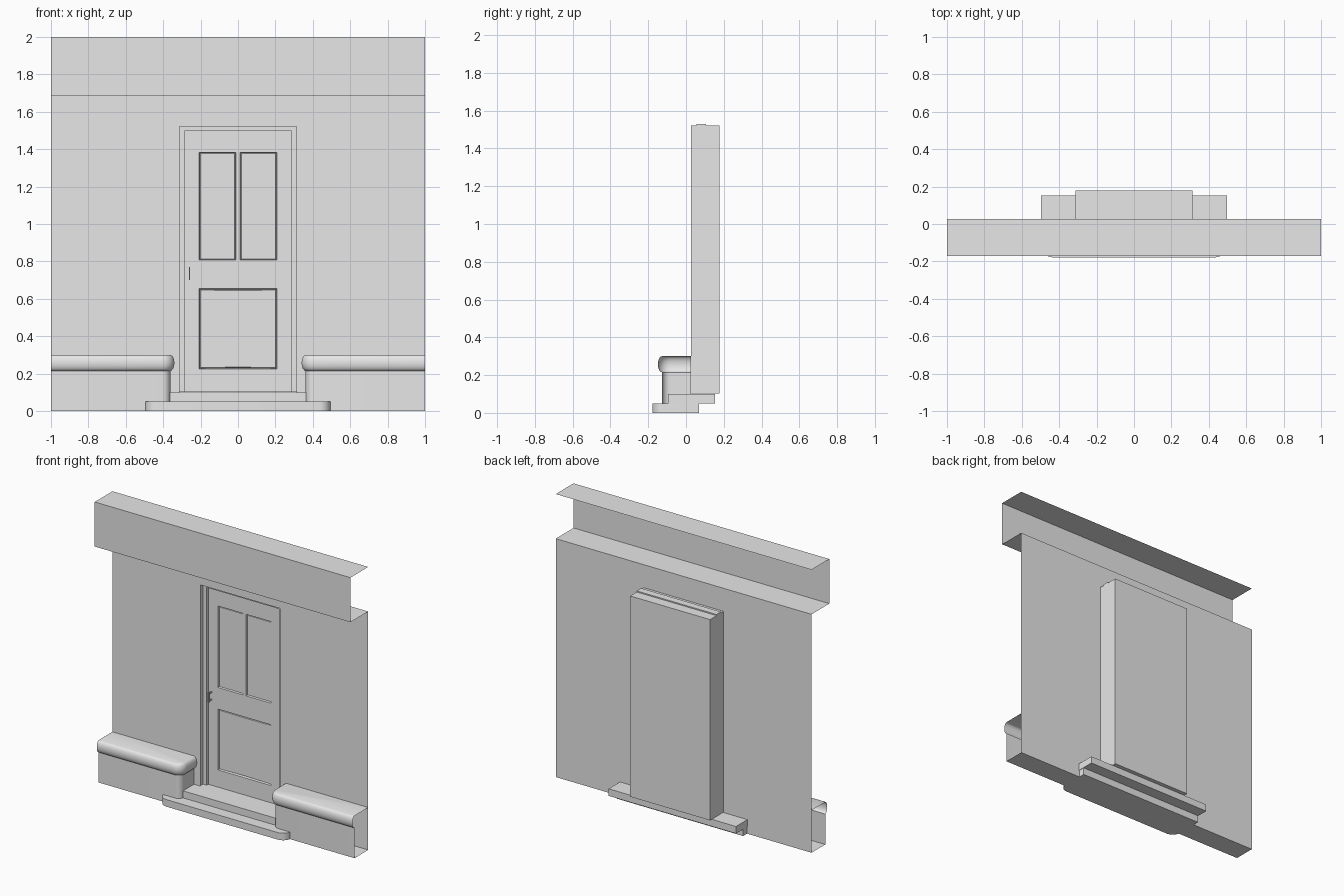
import bpy, bmesh, math

cube = bpy.data.objects.get("Cube")
if cube:
    bpy.data.objects.remove(cube, do_unlink=True)

grey = bpy.data.materials.new("plain_grey")
grey.use_nodes = True
COLOR = (0.8, 0.8, 0.8, 1)
grey.diffuse_color = COLOR
grey.node_tree.nodes["Principled BSDF"].inputs["Base Color"].default_value = COLOR

WALL_Y = 0.026
BACK_Y = 0.178
OPEN_X = 0.312     # half width of the doorway
OPEN_Z = 1.522     # top of the doorway
SILL = 0.103       # bottom of the doorway


def finish(name, bm, smooth=False, recalc=False):
    if recalc:
        bmesh.ops.recalc_face_normals(bm, faces=bm.faces[:])
    mesh = bpy.data.meshes.new(name)
    bm.to_mesh(mesh)
    bm.free()
    mesh.materials.append(grey)
    ob = bpy.data.objects.new(name, mesh)
    bpy.context.collection.objects.link(ob)
    if smooth:
        bpy.ops.object.select_all(action='DESELECT')
        ob.select_set(True)
        bpy.context.view_layer.objects.active = ob
        bpy.ops.object.shade_smooth_by_angle(angle=math.radians(40))
    return ob


def poly(bm, pts):
    return bm.faces.new([bm.verts.new(p) for p in pts])


def prism(name, outline, axis, lo, hi, smooth=False):
    """Extrude a closed 2D outline along y or z."""
    bm = bmesh.new()
    place = (lambda a, b, t: (a, t, b)) if axis == 'y' else (lambda a, b, t: (a, b, t))
    face = poly(bm, [place(a, b, lo) for a, b in outline])
    new = bmesh.ops.extrude_face_region(bm, geom=[face])["geom"]
    shift = place(0, 0, hi - lo)
    bmesh.ops.translate(bm, vec=shift, verts=[v for v in new if isinstance(v, bmesh.types.BMVert)])
    return finish(name, bm, smooth, True)


def box(name, x0, x1, y0, y1, z0, z1):
    return prism(name, [(x0, y0), (x1, y0), (x1, y1), (x0, y1)], 'z', z0, z1)


def arch(half, top, bottom):
    """Three sided outline running up, across and down."""
    return [(-half, bottom), (-half, top), (half, top), (half, bottom)]


# Wall sheet with the doorway cut out
bm = bmesh.new()
outline = [(-1, 0)] + arch(OPEN_X, OPEN_Z, 0)
outline = [(-1, 0), *arch(OPEN_X, OPEN_Z, 0), (1, 0), (1, 1.685), (-1, 1.685)]
poly(bm, [(x, WALL_Y, z) for x, z in outline])
finish("wall", bm)

# Overhanging header: open channel folded from one strip
bm = bmesh.new()
profile = [(WALL_Y, 1.685), (-0.172, 1.685), (-0.172, 2.0), (WALL_Y, 2.0)]
for (y0, z0), (y1, z1) in zip(profile, profile[1:]):
    poly(bm, [(-1, y0, z0), (1, y0, z0), (1, y1, z1), (-1, y1, z1)])
bmesh.ops.remove_doubles(bm, verts=bm.verts[:], dist=1e-5)
finish("header", bm)

# Recess behind the wall: a box without its front
bm = bmesh.new()
ring = arch(OPEN_X, OPEN_Z, SILL)
for (xa, za), (xb, zb) in zip(ring, ring[1:] + ring[:1]):
    poly(bm, [(xa, WALL_Y, za), (xb, WALL_Y, zb), (xb, BACK_Y, zb), (xa, BACK_Y, za)])
poly(bm, [(x, BACK_Y, z) for x, z in ring])
bmesh.ops.remove_doubles(bm, verts=bm.verts[:], dist=1e-5)
finish("door_recess", bm, recalc=True)

# Door frame
frame = arch(OPEN_X, 1.53, SILL) + arch(0.283, 1.5, SILL)[::-1]
prism("door_frame", frame, 'y', 0.055, 0.105)

# Door leaf with three moulded panels
bm = bmesh.new()
xs = [-0.283, -0.208, -0.011, 0.011, 0.208, 0.283]
zs = [SILL, 0.225, 0.654, 0.807, 1.383, 1.5]
cells = {}
for i in range(5):
    for j in range(5):
        corners = [(xs[i], zs[j]), (xs[i + 1], zs[j]), (xs[i + 1], zs[j + 1]), (xs[i], zs[j + 1])]
        cells[i, j] = poly(bm, [(x, 0.073, z) for x, z in corners])
bmesh.ops.remove_doubles(bm, verts=bm.verts[:], dist=1e-5)
panels = [cells[1, 3], cells[3, 3]] + [cells[i, 1] for i in (1, 2, 3)]
bmesh.ops.inset_region(bm, faces=panels, thickness=0.005, depth=-0.014)
bmesh.ops.inset_region(bm, faces=panels, thickness=0.005, depth=0.008)
finish("door_leaf", bm)

# Pull handle: a bar on two stubs
box("handle_bar", -0.263, -0.256, 0.04, 0.048, 0.70, 0.77)
for label, z in (("lower", 0.705), ("upper", 0.757)):
    box("handle_stub_" + label, -0.263, -0.256, 0.048, 0.074, z, z + 0.008)

# Steps: lower one has rounded front corners
R = 0.06
corner = [(0.495 - R + R * math.cos(a), -0.118 - R * math.sin(a))
          for a in (math.radians(90 * k / 8) for k in range(9))]
right_half = [(0.495, 0.07)] + corner
prism("lower_step", right_half + [(-x, y) for x, y in reversed(right_half)], 'z', 0, 0.05, True)
box("upper_step", -0.498, 0.498, -0.096, 0.153, 0.05, 0.1)

# Low side wall with a rounded coping, swept round its inner corner
END_X, FRONT_Y, TURN = -0.362, -0.127, 0.042
path = [(-1, FRONT_Y, 0, -1)]
for k in range(9):
    a = math.radians(-90 + 90 * k / 8)
    c, s = math.cos(a), math.sin(a)
    path.append((END_X - TURN + TURN * c, FRONT_Y + TURN + TURN * s, c, s))
path.append((END_X, WALL_Y, 1, 0))
section = [(0, 0), (0, 0.215)]
for k in range(9):
    a = math.radians(-90 + 180 * k / 8)
    section.append((0.022 * math.cos(a), 0.2575 + 0.0425 * math.sin(a)))
section.pop(1)
bm = bmesh.new()
rings = [[bm.verts.new((x + nx * o, y + ny * o, z)) for x, y, nx, ny in path] for o, z in section]
for low, high in zip(rings, rings[1:]):
    for i in range(len(path) - 1):
        bm.faces.new((low[i], low[i + 1], high[i + 1], high[i]))
for ring, z in ((rings[0], 0), (rings[-1], section[-1][1])):
    bm.faces.new(ring + [bm.verts.new((-1, WALL_Y, z))])
side_wall = finish("side_walls", bm, True, True)
mirror = side_wall.modifiers.new("mirror", 'MIRROR')
mirror.use_axis[0] = True
mirror.use_mirror_merge = False
